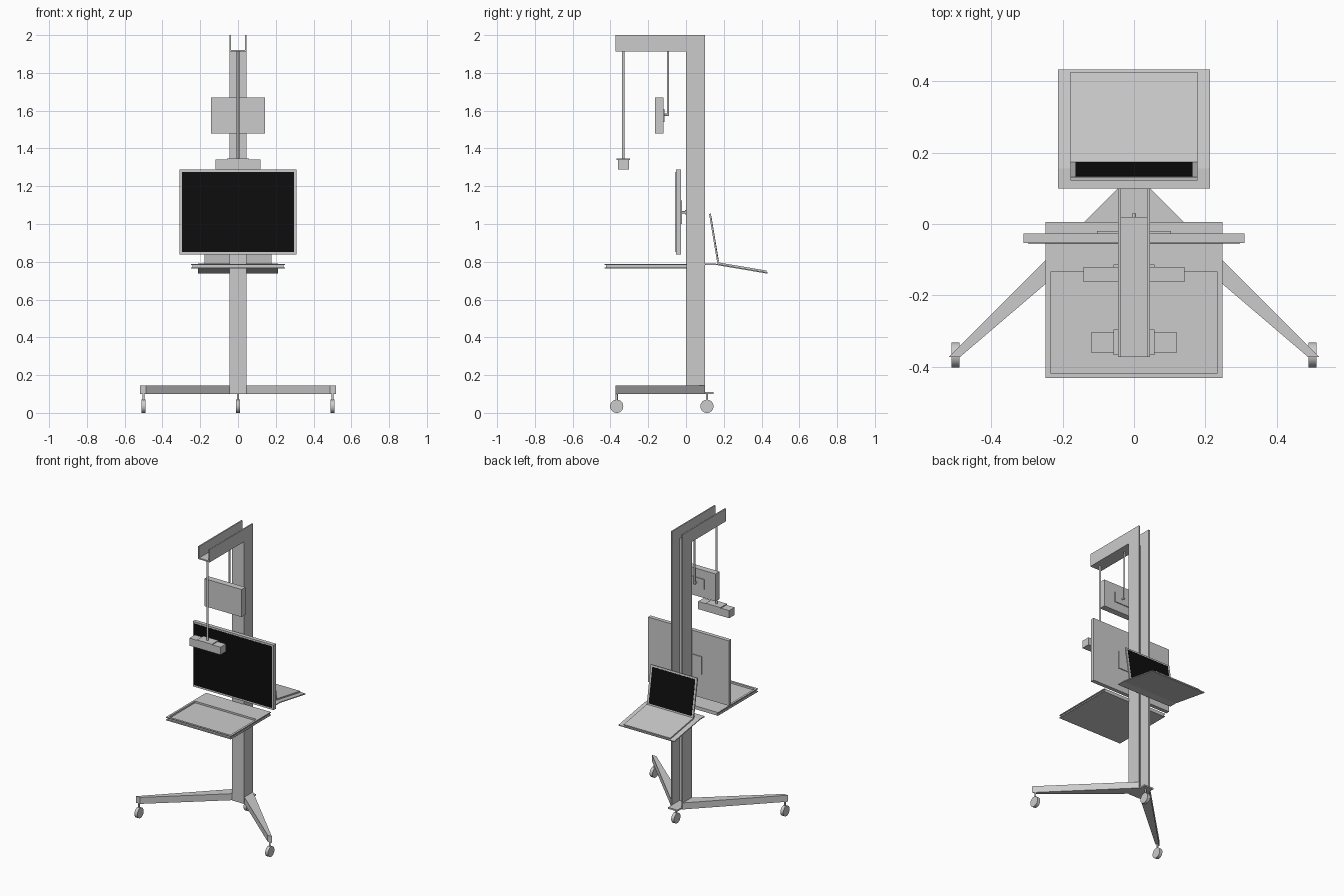
import bpy, bmesh, math
from mathutils import Vector

if "Cube" in bpy.data.objects:
    bpy.data.objects.remove(bpy.data.objects["Cube"])

black = bpy.data.materials.new("black_glass")
black.diffuse_color = (0.004, 0.004, 0.004, 1)
black.use_nodes = True
black.node_tree.nodes["Principled BSDF"].inputs["Base Color"].default_value = black.diffuse_color


def finish(name, bm, mat=None):
    bmesh.ops.recalc_face_normals(bm, faces=bm.faces)
    me = bpy.data.meshes.new(name)
    bm.to_mesh(me)
    bm.free()
    ob = bpy.data.objects.new(name, me)
    bpy.context.collection.objects.link(ob)
    if mat:
        me.materials.append(mat)
    return ob


def box(name, x, y, z, mat=None):
    """Box from (min, max) pairs; a single x number means symmetric."""
    x = x if isinstance(x, tuple) else (-x, x)
    bm = bmesh.new()
    bmesh.ops.create_cube(bm, size=1)
    for v in bm.verts:
        v.co = [r[0] + (c + 0.5) * (r[1] - r[0]) for c, r in zip(v.co, (x, y, z))]
    return finish(name, bm, mat)


def prism(name, pts, a, b, axis, mat=None):
    """Extrude a 2D outline: axis 'x' takes (y, z) points, 'z' takes (x, y)."""
    put = (lambda p, t: (t, *p)) if axis == "x" else (lambda p, t: (*p, t))
    bm = bmesh.new()
    face = bm.faces.new([bm.verts.new(put(p, a)) for p in pts])
    new = bmesh.ops.extrude_face_region(bm, geom=[face])["geom"]
    shift = Vector(put((0, 0), b - a))
    bmesh.ops.translate(bm, verts=[g for g in new if isinstance(g, bmesh.types.BMVert)], vec=shift)
    return finish(name, bm, mat)


def rod(name, p, q, r, seg=24):
    p, q = Vector(p), Vector(q)
    bm = bmesh.new()
    bmesh.ops.create_cone(bm, cap_ends=True, segments=seg, radius1=r, radius2=r, depth=(q - p).length)
    turn = (q - p).to_track_quat("Z", "Y")
    for v in bm.verts:
        v.co = turn @ v.co + (p + q) / 2
    ob = finish(name, bm)
    bpy.context.view_layer.objects.active = ob
    ob.select_set(True)
    bpy.ops.object.shade_smooth_by_angle()
    ob.select_set(False)
    return ob


def slab(name, half, p, q, low, high, mat=None):
    """Sloped plate between two (y, z) points, offset along its normal."""
    p, q = Vector(p), Vector(q)
    d = (q - p).normalized()
    n = Vector((-d.y, d.x))
    return prism(name, [p + n * low, q + n * low, q + n * high, p + n * high], -half, half, "x", mat)


# Column and top arm: two L-shaped side plates joined by thin webs
side = [(0, 0.1), (0.1, 0.1), (0.1, 2), (-0.373, 2), (-0.373, 1.912), (0, 1.912)]
prism("column_side_left", side, -0.045, -0.036, "x")
prism("column_side_right", side, 0.036, 0.045, "x")
box("column_web", 0.036, (0, 0.02), (0.1, 1.921))
box("arm_floor", 0.036, (-0.373, 0), (1.912, 1.921))
box("column_foot_plate", 0.036, (0.02, 0.145), (0.1, 0.11))

# Tapered legs
leg = [(0.045, 0.1), (0.52, -0.373), (0.488, -0.373), (0.045, 0.005)]
for s, tag in ((-1, "left"), (1, "right")):
    prism("leg_" + tag, [(s * x, y) for x, y in leg], 0.1, 0.145, "z")

# Casters
for tag, x, y in (("left", -0.5, -0.367), ("right", 0.5, -0.367), ("rear", 0, 0.111)):
    rod("caster_wheel_" + tag, (x - 0.011, y, 0.035), (x + 0.011, y, 0.035), 0.035, 32)
    rod("caster_stem_" + tag, (x, y, 0.05), (x, y, 0.101), 0.006)

# Monitor and its wall mount
box("monitor", 0.309, (-0.053, -0.026), (0.839, 1.288))
box("monitor_screen", 0.297, (-0.0545, -0.05), (0.851, 1.276), black)
box("monitor_mount_plate", 0.104, (-0.027, -0.02), (1.0, 1.125))
rod("monitor_mount_pin", (0, -0.022, 1.062), (0, 0.03, 1.062), 0.006)
box("monitor_mount_washer", 0.012, (-0.006, 0.001), (1.05, 1.074))

# Upper box hung from the arm
box("upper_box", 0.142, (-0.163, -0.12), (1.48, 1.67))
box("upper_box_plate", 0.057, (-0.121, -0.114), (1.54, 1.61))
rod("upper_box_pin", (0, -0.116, 1.578), (0, -0.095, 1.578), 0.006)
rod("upper_box_rod", (0, -0.095, 1.572), (0, -0.095, 1.915), 0.006)

# Small front unit hung from the arm tip
box("hanging_unit", 0.119, (-0.361, -0.302), (1.288, 1.341))
box("hanging_unit_plate", 0.057, (-0.367, -0.296), (1.34, 1.347))
rod("hanging_unit_rod", (0, -0.332, 1.346), (0, -0.332, 1.915), 0.007)

# Keyboard tray: flanged bottom, narrower core, raised rim around a recess
box("tray_bottom", 0.248, (-0.432, 0.005), (0.765, 0.770))
box("tray_core", 0.236, (-0.42, 0.005), (0.770, 0.776))
box("tray_back_deck", 0.248, (-0.135, 0.005), (0.782, 0.788))
box("tray_back_core", 0.236, (-0.135, 0.005), (0.776, 0.782))
box("tray_front_rim", 0.248, (-0.432, -0.424), (0.782, 0.788))
box("tray_front_wall", 0.24, (-0.424, -0.418), (0.770, 0.788))
for s, tag in ((-1, "left"), (1, "right")):
    box("tray_rim_" + tag, tuple(sorted((s * 0.24, s * 0.248))), (-0.432, -0.135), (0.782, 0.788))
    box("tray_wall_" + tag, tuple(sorted((s * 0.234, s * 0.24))), (-0.424, 0.005), (0.770, 0.788))

# Rear laptop shelf: flat strip bent down towards the back
shelf = [(0.1, 0.79), (0.155, 0.79), (0.433, 0.743), (0.432, 0.737), (0.154, 0.784), (0.1, 0.784)]
prism("laptop_shelf", shelf, -0.213, 0.213, "x")

# Laptop facing the rear
slab("laptop_base", 0.178, (0.168, 0.788), (0.425, 0.7445), 0, 0.009)
slab("laptop_lid", 0.178, (0.175, 0.79), (0.131, 1.055), 0, 0.009)
slab("laptop_screen", 0.164, (0.1725, 0.805), (0.133, 1.043), -0.001, 0.004, black)
